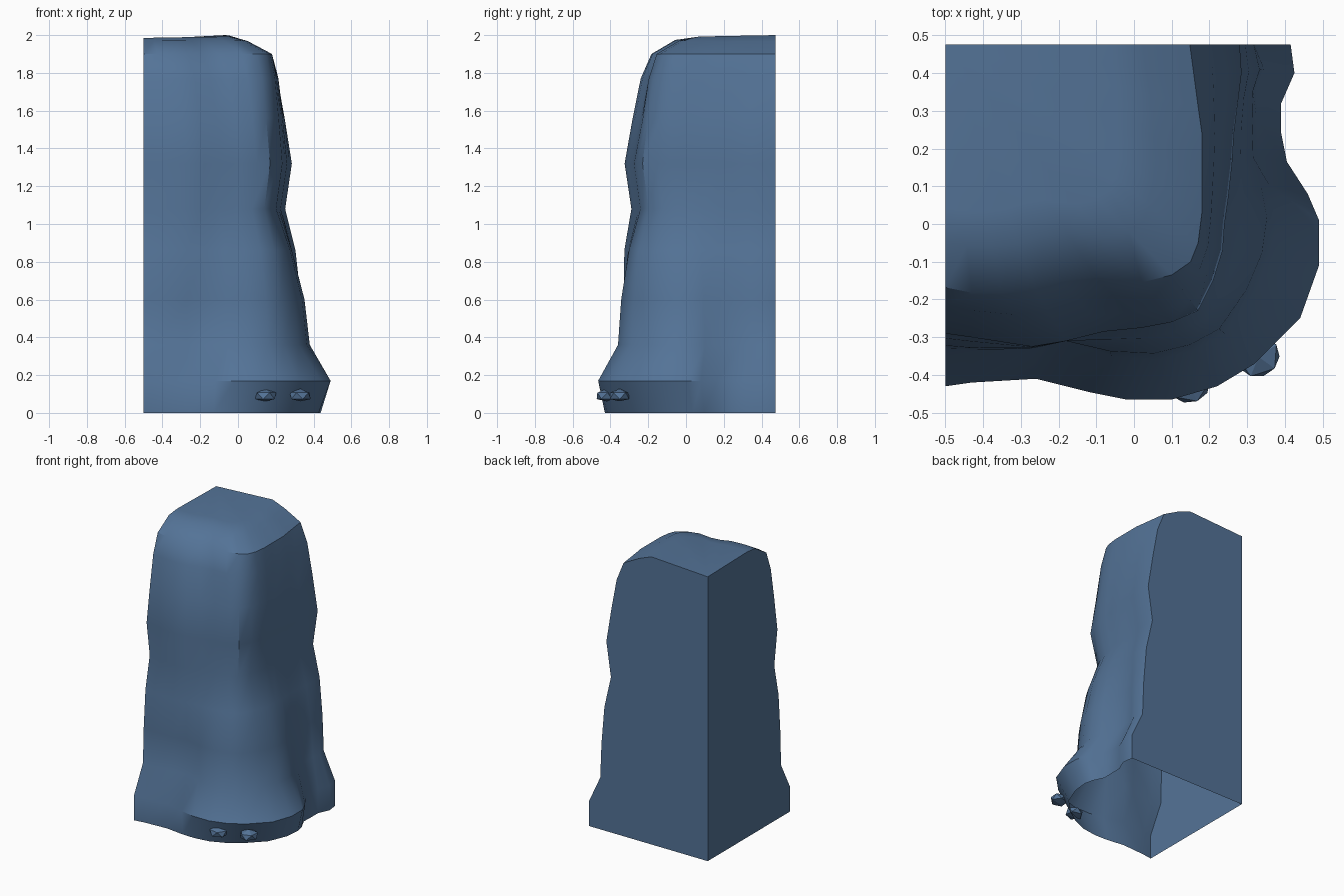
import bpy, bmesh, math
from mathutils import Vector

if "Cube" in bpy.data.objects:
    bpy.data.objects.remove(bpy.data.objects["Cube"])

rock = bpy.data.materials.new("slate blue rock")
rock.diffuse_color = (0.088, 0.172, 0.31, 1)
rock.use_nodes = True
rock.node_tree.nodes["Principled BSDF"].inputs["Base Color"].default_value = rock.diffuse_color

# Plan outlines, running from the left wall round the front corner to the back wall
LEDGE = [(-.5, -.43), (-.43, -.42), (-.26, -.41), (-.12, -.445), (-.02, -.465), (.1, -.465),
         (.22, -.43), (.32, -.37), (.44, -.25), (.49, -.11), (.49, .01), (.46, .08),
         (.405, .165), (.39, .24), (.39, .32), (.425, .4), (.415, .475)]
LOW = [(-.5, -.33), (-.43, -.335), (-.27, -.33), (-.18, -.31), (-.06, -.35), (.06, -.36),
       (.16, -.335), (.24, -.29), (.32, -.18), (.365, -.08), (.38, .02), (.36, .1),
       (.33, .18), (.325, .28), (.325, .36), (.345, .41), (.327, .475)]
MID = [(-.5, -.29), (-.43, -.3), (-.27, -.325), (-.18, -.31), (-.08, -.285), (.02, -.275),
       (.1, -.26), (.17, -.23), (.21, -.15), (.235, -.07), (.24, 0), (.25, .07),
       (.26, .16), (.265, .24), (.275, .32), (.285, .4), (.28, .475)]
TOP = [(-.5, -.168), (-.43, -.182), (-.35, -.183), (-.26, -.177), (-.19, -.15), (-.1, -.14),
       (.02, -.155), (.1, -.135), (.15, -.1), (.17, -.05), (.18, .03), (.18, .1),
       (.18, .17), (.18, .24), (.17, .31), (.158, .4), (.148, .475)]
N = len(TOP)
CORNER = Vector((-.5, .475))


def blend(a, b, t):
    return [Vector(p).lerp(Vector(q), t) for p, q in zip(a, b)]


def shrink(a, s):
    # scaling about the back corner keeps both flat walls flat
    return [CORNER + (Vector(p) - CORNER) * s for p in a]


# Undercut foot below the ledge, only round the rounded corner
foot = []
for i, p in enumerate(LEDGE):
    w = max(0, math.sin(math.pi * (i - 2) / 11)) if 2 <= i <= 13 else 0
    foot.append(CORNER + (Vector(p) - CORNER) * (1 - .07 * w))

levels = [
    (foot, 0, 0), (LEDGE, .17, .17), (LOW, .36, .36),
    (blend(LOW, MID, .2), .6, .6), (blend(LOW, MID, .68), .86, .86),
    (shrink(MID, .955), 1.08, 1.08), (MID, 1.32, 1.32),
    (blend(MID, TOP, .3), 1.56, 1.56), (blend(MID, TOP, .6), 1.77, 1.77),
    (TOP, 1.9, 1.9), (shrink(TOP, .81), 1.975, 1.965), (shrink(TOP, .67), 1.985, 2.0),
]

# Rock pillar with two flat back walls and an open underside
bm = bmesh.new()
rings = [[bm.verts.new((p[0], p[1], z0 + (z1 - z0) * i / (N - 1))) for i, p in enumerate(pts)]
         for pts, z0, z1 in levels]
for a, b in zip(rings, rings[1:]):
    for i in range(N - 1):
        bm.faces.new((a[i], a[i + 1], b[i + 1], b[i]))
apex = bm.verts.new((-.5, .475, 1.977))
base = bm.verts.new((-.5, .475, 0))
for i in range(N - 1):
    bm.faces.new((rings[-1][i], rings[-1][i + 1], apex))
bm.faces.new([r[0] for r in rings] + [apex, base])
bm.faces.new(([r[-1] for r in rings] + [apex, base])[::-1])
me = bpy.data.meshes.new("rock_pillar")
bm.to_mesh(me)
bm.free()
me.materials.append(rock)
pillar = bpy.data.objects.new("rock_pillar", me)
bpy.context.collection.objects.link(pillar)
bpy.context.view_layer.objects.active = pillar
pillar.select_set(True)
bpy.ops.object.shade_smooth_by_angle(angle=math.radians(38))


# Small faceted stones set in the foot
def stone(name, x, y, turn):
    bpy.ops.mesh.primitive_ico_sphere_add(subdivisions=1, radius=1, location=(x, y, .09),
                                          rotation=(0, 0, turn))
    o = bpy.context.object
    o.name = name
    o.scale = (.064, .058, .038)
    for v in o.data.vertices:
        v.co.z = max(v.co.z, -.75)
    o.data.materials.append(rock)


stone("left_stone", .145, -.422, .1)
stone("right_stone", .33, -.352, .6)
